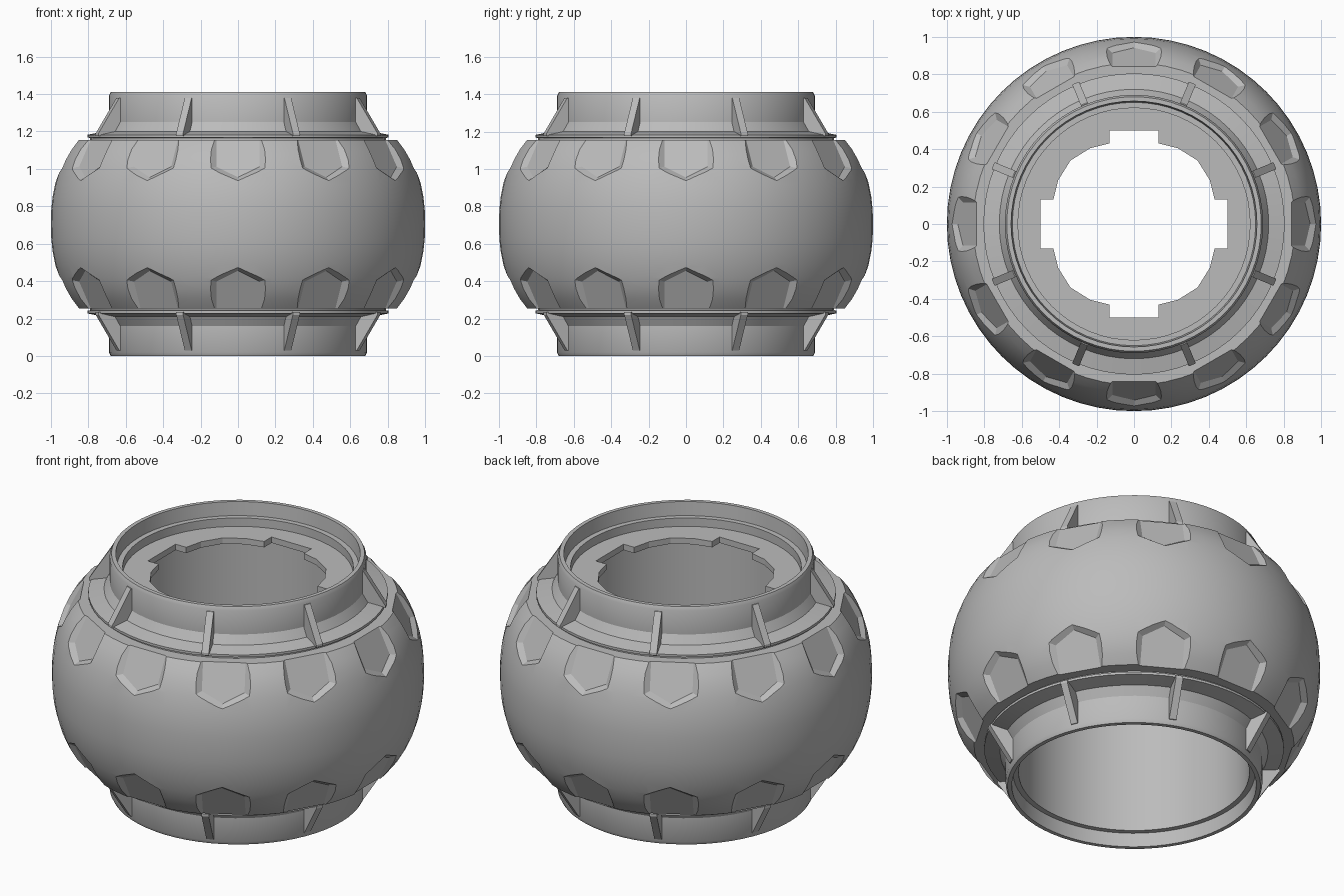
import bpy, bmesh, math
from mathutils import Vector

cube = bpy.data.objects.get("Cube")
if cube:
    bpy.data.objects.remove(cube, do_unlink=True)

HEIGHT = 1.41
SEGMENTS = 64

grey = bpy.data.materials.new("plain_grey")
grey.use_nodes = True
grey.diffuse_color = (0.5, 0.5, 0.5, 1)
grey.node_tree.nodes["Principled BSDF"].inputs["Base Color"].default_value = (0.5, 0.5, 0.5, 1)


def flip(points):
    """Mirror a radius-height profile about mid height."""
    return [(r, HEIGHT - z) for r, z in points]


def finish(name, bm):
    bmesh.ops.recalc_face_normals(bm, faces=bm.faces)
    mesh = bpy.data.meshes.new(name)
    bm.to_mesh(mesh)
    bm.free()
    mesh.materials.append(grey)
    obj = bpy.data.objects.new(name, mesh)
    bpy.context.collection.objects.link(obj)
    return obj


def smooth(obj, degrees=30):
    bpy.ops.object.select_all(action='DESELECT')
    obj.select_set(True)
    bpy.context.view_layer.objects.active = obj
    bpy.ops.object.shade_smooth_by_angle(angle=math.radians(degrees))


def lathe(name, profile):
    """Revolve a closed radius-height profile around z."""
    bm = bmesh.new()
    rings = []
    for i in range(SEGMENTS):
        a = math.tau * i / SEGMENTS
        rings.append([bm.verts.new((r * math.cos(a), r * math.sin(a), z)) for r, z in profile])
    n = len(profile)
    for i in range(SEGMENTS):
        p, q = rings[i], rings[(i + 1) % SEGMENTS]
        for j in range(n):
            k = (j + 1) % n
            bm.faces.new((p[j], q[j], q[k], p[k]))
    return finish(name, bm)


def prism(bm, loop_a, loop_b):
    """Solid between two matching loops."""
    a = [bm.verts.new(p) for p in loop_a]
    b = [bm.verts.new(p) for p in loop_b]
    bm.faces.new(a)
    bm.faces.new(b[::-1])
    for i in range(len(a)):
        j = (i + 1) % len(a)
        bm.faces.new((a[i], b[i], b[j], a[j]))


# Rounded main shell
upper = [(1.0, 0.705), (0.998, 0.78), (0.991, 0.85), (0.977, 0.92),
         (0.957, 0.99), (0.932, 1.05), (0.9, 1.105), (0.86, 1.155)]
half = upper + [(0.62, 1.155)]
shell = lathe("main_shell", flip(half)[:0:-1] + half)


# Tapered five-sided pockets around both rims of the shell
def pocket_loop(angle, width, corner, tip, lift, top):
    radial = Vector((math.cos(angle), math.sin(angle), 0))
    side = Vector((-math.sin(angle), math.cos(angle), 0))
    up = Vector((0, 0, 1))
    down = radial * 0.447 - up * 0.894
    out = radial * 0.894 + up * 0.447
    origin = radial * 0.842 + up * 1.155 + out * lift
    outline = [(-width, -0.08), (width, -0.08), (width, corner), (0, tip), (-width, corner)]
    points = [origin + side * u + down * v for u, v in outline]
    if not top:
        points = [Vector((p.x, p.y, HEIGHT - p.z)) for p in points]
    return points


bm = bmesh.new()
for top in (True, False):
    for i in range(12):
        a = math.tau * i / 12
        prism(bm, pocket_loop(a, 0.115, 0.16, 0.224, 0, top),
              pocket_loop(a, 0.195, 0.21, 0.31, 0.055, top))
cutter = finish("pocket_cutter", bm)
cutter.hide_render = True

cut = shell.modifiers.new("pockets", 'BOOLEAN')
cut.operation = 'DIFFERENCE'
cut.solver = 'EXACT'
cut.object = cutter
bpy.context.view_layer.update()
evaluated = shell.evaluated_get(bpy.context.evaluated_depsgraph_get())
shell.data = bpy.data.meshes.new_from_object(evaluated)
shell.modifiers.clear()
bpy.data.objects.remove(cutter, do_unlink=True)
smooth(shell, 20)

# Collars with a flared foot, thin flange and stepped bore
collar = [(0.62, 1.14), (0.79, 1.14), (0.79, 1.165), (0.805, 1.168), (0.805, 1.182),
          (0.72, 1.2), (0.69, 1.25), (0.69, 1.39), (0.68, HEIGHT),
          (0.657, HEIGHT), (0.65, 1.33), (0.62, 1.33)]
smooth(lathe("top_collar", collar))
smooth(lathe("bottom_collar", flip(collar)))

# Eight triangular ribs bracing each collar
rib = [(0.66, 1.175), (0.815, 1.175), (0.815, 1.19), (0.695, 1.38), (0.66, 1.38)]
for name, profile in (("top_ribs", rib), ("bottom_ribs", flip(rib))):
    bm = bmesh.new()
    for i in range(8):
        a = math.tau * (i + 0.5) / 8
        radial = Vector((math.cos(a), math.sin(a), 0))
        side = Vector((-math.sin(a), math.cos(a), 0)) * 0.02
        line = [radial * r + Vector((0, 0, z)) for r, z in profile]
        prism(bm, [p - side for p in line], [p + side for p in line])
    finish(name, bm)

# Inner plate with a four-notched opening
quarter = [(-14.6, 0.517), (14.6, 0.517), (16.8, 0.45), (30, 0.468),
           (45, 0.48), (60, 0.468), (73.2, 0.45)]
bm = bmesh.new()
inner, outer = [], []
for turn in range(4):
    for degrees, r in quarter:
        a = math.radians(degrees + 90 * turn)
        d = Vector((math.cos(a), math.sin(a), 0))
        inner.append(bm.verts.new(d * r + Vector((0, 0, 1.28))))
        outer.append(bm.verts.new(d * 0.648 + Vector((0, 0, 1.28))))
for i in range(len(inner)):
    j = (i + 1) % len(inner)
    bm.faces.new((inner[i], outer[i], outer[j], inner[j]))
plate = finish("notched_plate", bm)
thick = plate.modifiers.new("thickness", 'SOLIDIFY')
thick.thickness = 0.035
thick.offset = -1
